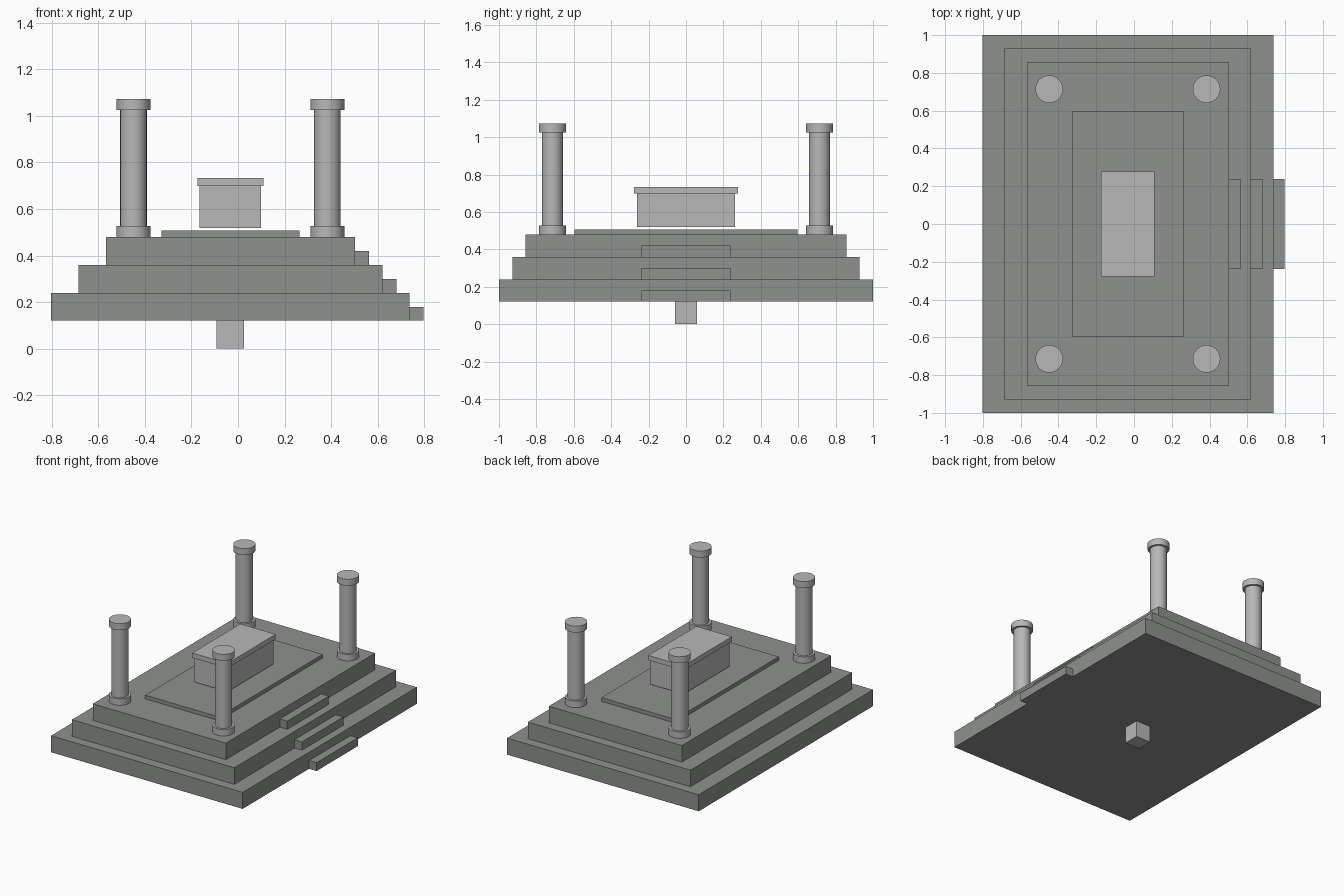
import bpy, math

if "Cube" in bpy.data.objects:
    bpy.data.objects.remove(bpy.data.objects["Cube"])

CX = -0.0325  # centre of the stepped platform in x


def material(name, rgb):
    m = bpy.data.materials.new(name)
    m.diffuse_color = (*rgb, 1)
    m.use_nodes = True
    m.node_tree.nodes["Principled BSDF"].inputs["Base Color"].default_value = m.diffuse_color
    return m


stone = material("dark_stone", (0.27, 0.285, 0.27))
pale = material("pale_stone", (0.48, 0.48, 0.48))


def box(name, x0, x1, half_y, z0, z1, mat):
    bpy.ops.mesh.primitive_cube_add(size=1, location=((x0 + x1) / 2, 0, (z0 + z1) / 2))
    o = bpy.context.object
    o.name = name
    o.scale = (x1 - x0, 2 * half_y, z1 - z0)
    bpy.ops.object.transform_apply(location=False, rotation=False, scale=True)
    o.data.materials.append(mat)


def cylinder(name, x, y, r, z0, z1):
    bpy.ops.mesh.primitive_cylinder_add(vertices=32, radius=r, depth=z1 - z0,
                                        location=(x, y, (z0 + z1) / 2))
    o = bpy.context.object
    o.name = name
    o.data.materials.append(pale)
    bpy.ops.object.shade_smooth_by_angle(angle=math.radians(35))


# Three platform tiers, each with a small step on the +x side
for i, (hx, hy) in enumerate([(0.77, 1.0), (0.653, 0.928), (0.535, 0.857)]):
    z = 0.12 * (i + 1)
    box(f"tier_{i + 1}", CX - hx, CX + hx, hy, z, z + 0.12, stone)
    box(f"step_{i + 1}", CX + hx, CX + hx + 0.06, 0.238, z, z + 0.06, stone)

# Raised floor slab
box("floor_slab", CX - 0.296, CX + 0.296, 0.596, 0.48, 0.507, stone)

# Chest and lid, hovering just above the slab
box("chest", CX - 0.132, CX + 0.132, 0.263, 0.519, 0.698, pale)
box("chest_lid", CX - 0.142, CX + 0.142, 0.277, 0.698, 0.733, pale)

# Block under the platform
box("under_block", CX - 0.059, CX + 0.059, 0.058, 0, 0.12, pale)

# Four corner columns
for sx in (-1, 1):
    for sy in (-1, 1):
        x, y = CX + sx * 0.4165, sy * 0.714
        cylinder("column_base", x, y, 0.073, 0.48, 0.527)
        cylinder("column_shaft", x, y, 0.057, 0.527, 1.026)
        cylinder("column_cap", x, y, 0.073, 1.026, 1.073)
